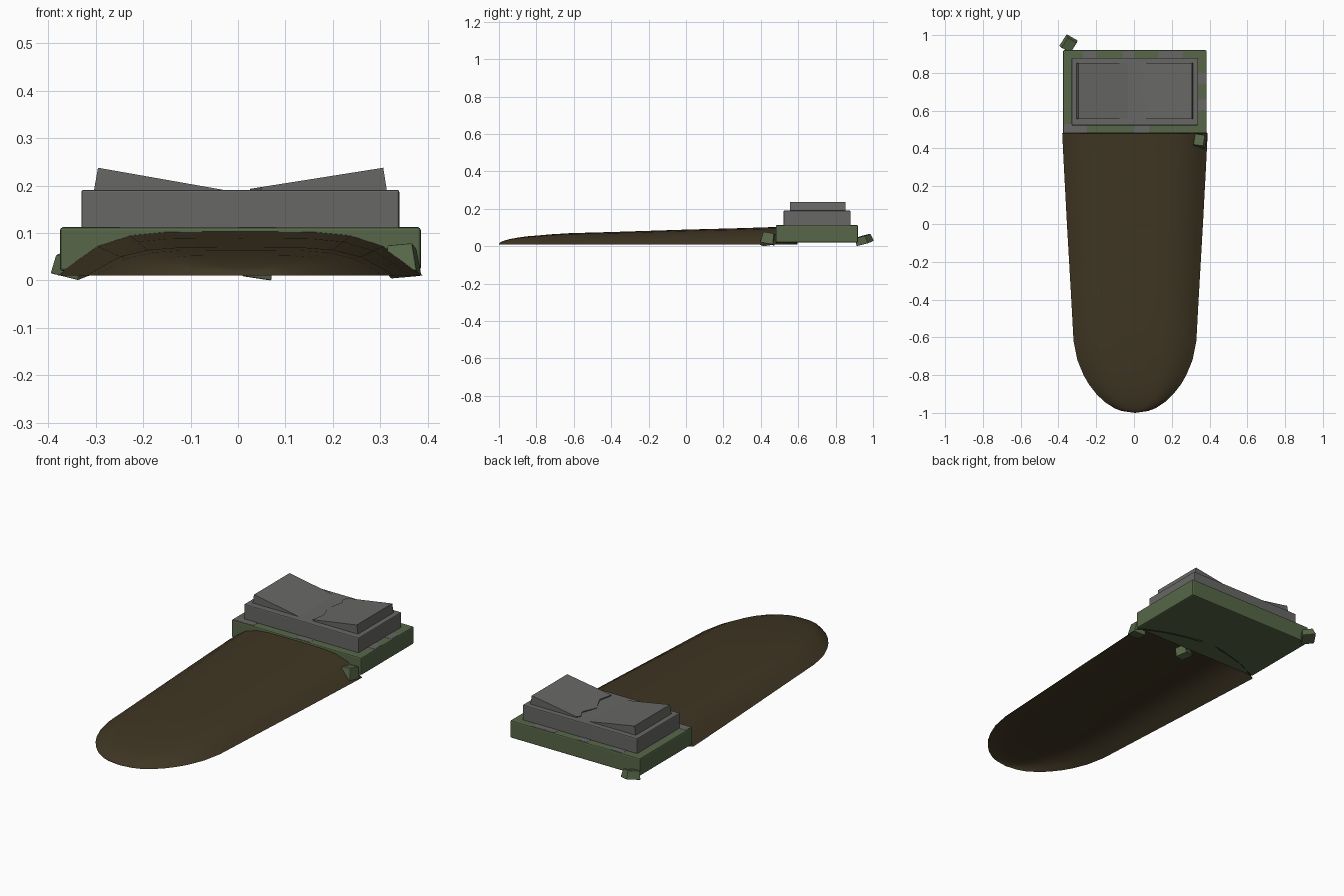
import bpy, bmesh, math
from mathutils import Matrix, Vector

if "Cube" in bpy.data.objects:
    bpy.data.objects.remove(bpy.data.objects["Cube"])


def material(name, rgb):
    m = bpy.data.materials.new(name)
    m.diffuse_color = (*rgb, 1)
    m.use_nodes = True
    m.node_tree.nodes["Principled BSDF"].inputs["Base Color"].default_value = m.diffuse_color
    return m


MOSS = material("moss green", (0.095, 0.135, 0.066))
STONE = material("grey stone", (0.135, 0.138, 0.13))
EARTH = material("brown earth", (0.050, 0.037, 0.017))
CX = 0.005


def finish(name, bm, mat, bevel=0.0):
    bmesh.ops.recalc_face_normals(bm, faces=bm.faces[:])
    me = bpy.data.meshes.new(name)
    bm.to_mesh(me)
    bm.free()
    me.materials.append(mat)
    ob = bpy.data.objects.new(name, me)
    bpy.context.collection.objects.link(ob)
    if bevel:
        b = ob.modifiers.new("bevel", 'BEVEL')
        b.width = bevel
        b.segments = 2
    return ob


def block(name, lo, hi, mat, bevel=0.0):
    lo, hi = Vector(lo), Vector(hi)
    bm = bmesh.new()
    bmesh.ops.create_cube(bm, size=1, matrix=Matrix.Translation((lo + hi) / 2)
                          @ Matrix.Diagonal((*(hi - lo), 1)))
    return finish(name, bm, mat, bevel)


# stepped base
block("mossy_base", (-0.375, 0.48, 0.02), (0.385, 0.92, 0.112), MOSS, 0.006)
block("stone_plinth", (-0.33, 0.522, 0.10), (0.34, 0.88, 0.191), STONE, 0.005)

# bare stone patches along the mossy rim
for i, (x0, y0, x1, y1) in enumerate([
        (-0.37, 0.485, -0.25, 0.53), (0.0, 0.485, 0.08, 0.53),
        (-0.27, 0.87, -0.2, 0.915), (-0.06, 0.87, 0.0, 0.915),
        (0.13, 0.87, 0.26, 0.915), (0.33, 0.6, 0.38, 0.66), (0.33, 0.74, 0.38, 0.8)]):
    block(f"bare_patch_{i}", (x0, y0, 0.111), (x1, y1, 0.1128), STONE)

# broken tombstone halves, both sagging towards the crack
CRACK = [(0.045, 0.555), (0.06, 0.63), (0.022, 0.71), (0.05, 0.79), (0.03, 0.83), (0.042, 0.852)]


def broken_half(name, outer, angle, crack_shift):
    pts = [(outer, 0.555)] + [(x + crack_shift, y) for x, y in CRACK] + [(outer, 0.852)]
    bm = bmesh.new()
    top = bm.faces.new([bm.verts.new((x - outer, y, 0)) for x, y in pts])
    ext = bmesh.ops.extrude_face_region(bm, geom=[top])
    low = [v for v in ext["geom"] if isinstance(v, bmesh.types.BMVert)]
    bmesh.ops.translate(bm, verts=low, vec=(0, 0, -0.06))
    bm.transform(Matrix.Translation((outer, 0, 0.2375)) @ Matrix.Rotation(math.radians(angle), 4, 'Y'))
    return finish(name, bm, STONE)


broken_half("left_broken_half", -0.295, 10.0, -0.02)
broken_half("right_broken_half", 0.306, -9.0, 0.0)

# earth mound: open shell lofted from a flattened arch
WIDTH = [(-1, 0.0), (-0.99, 0.07), (-0.975, 0.11), (-0.94, 0.163), (-0.9, 0.204), (-0.85, 0.243),
         (-0.8, 0.272), (-0.72, 0.305), (-0.62, 0.325), (-0.4, 0.337), (0, 0.36),
         (0.3, 0.376), (0.48, 0.385), (0.51, 0.34), (0.55, 0.25), (0.58, 0.14), (0.595, 0.06)]
RISE = [0.003, 0.012, 0.019, 0.029, 0.036, 0.043, 0.047, 0.054, 0.06, 0.066, 0.079, 0.087,
        0.093, 0.05, 0.03, 0.02, 0.01]
ARCH = [(0, 1), (0.2, 0.997), (0.42, 0.985), (0.6, 0.91), (0.78, 0.67), (0.9, 0.32), (1, 0)]
ARCH = [(-a, b) for a, b in ARCH[:0:-1]] + ARCH
bm = bmesh.new()
rows = [[bm.verts.new((CX + a * w, y, 0.01 + b * h)) for a, b in ARCH]
        for (y, w), h in zip(WIDTH, RISE)]
for r, s in zip(rows, rows[1:]):
    for i in range(len(ARCH) - 1):
        bm.faces.new((r[i], r[i + 1], s[i + 1], s[i]))
bmesh.ops.remove_doubles(bm, verts=bm.verts[:], dist=0.0005)
mound = finish("earth_mound", bm, EARTH)
bpy.context.view_layer.objects.active = mound
mound.select_set(True)
bpy.ops.object.shade_smooth_by_angle(angle=math.radians(40))


# loose mossy stone chips
def chip(name, loc, size, rot):
    bm = bmesh.new()
    bmesh.ops.create_cube(bm, size=1)
    for v in bm.verts:                       # taper the top
        if v.co.z > 0:
            v.co.x *= 0.8
            v.co.y *= 0.85
    bm.transform(Matrix.Translation(loc)
                 @ Matrix.Rotation(math.radians(rot[2]), 4, 'Z')
                 @ Matrix.Rotation(math.radians(rot[1]), 4, 'Y')
                 @ Matrix.Rotation(math.radians(rot[0]), 4, 'X')
                 @ Matrix.Diagonal((*size, 1)))
    return finish(name, bm, MOSS, 0.003)


chip("back_left_chip", (-0.345, 0.952, 0.035), (0.07, 0.075, 0.042), (12, 12, -30))
chip("front_right_chip", (0.347, 0.44, 0.042), (0.066, 0.07, 0.06), (-10, -5, -8))
chip("buried_chip", (0.035, 0.43, 0.033), (0.065, 0.065, 0.05), (8, 8, 20))
